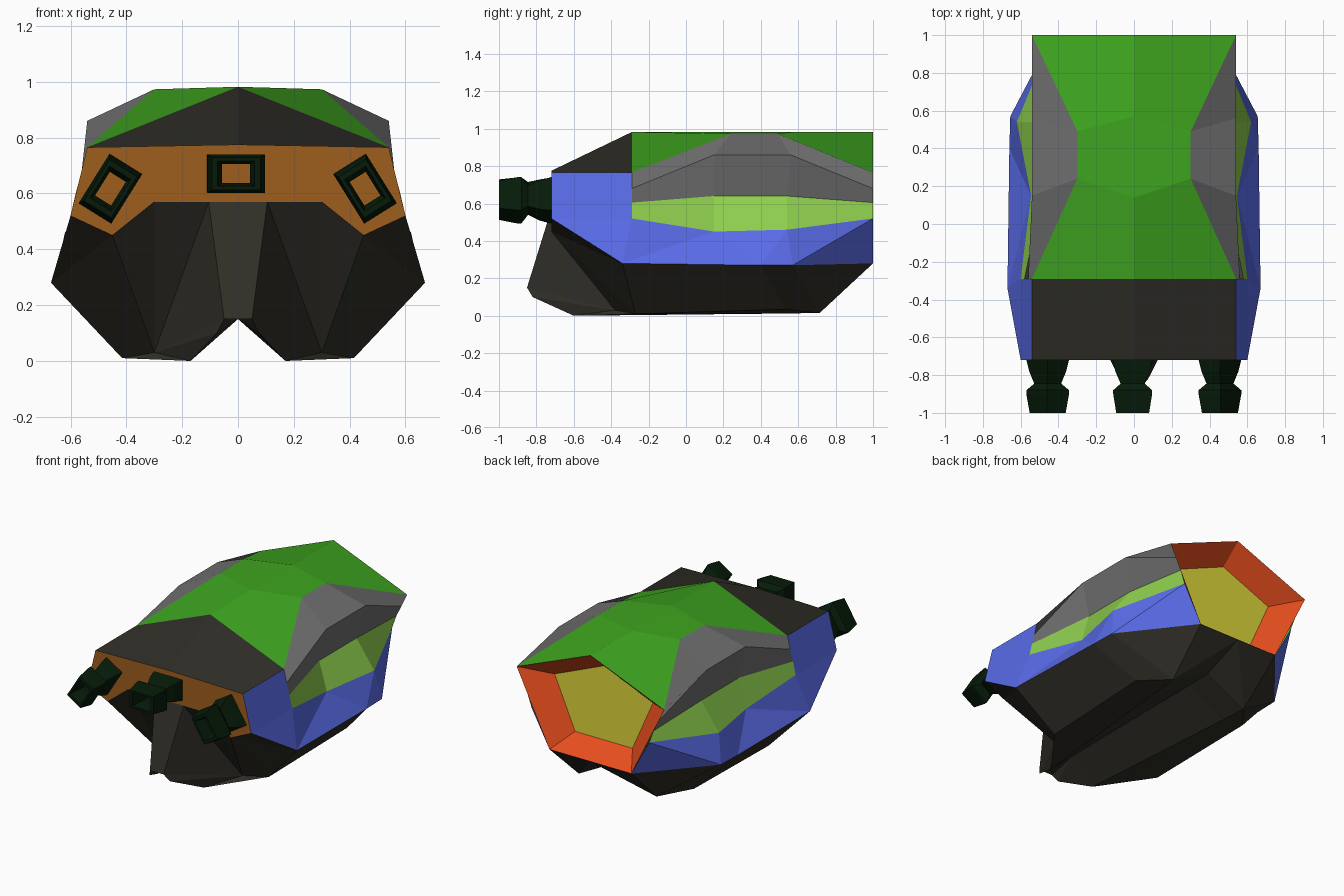
import bpy, bmesh, math
from mathutils import Vector, Matrix

if "Cube" in bpy.data.objects:
    bpy.data.objects.remove(bpy.data.objects["Cube"])


def material(name, r, g, b):
    lin = [((c / 255 + 0.055) / 1.055) ** 2.4 if c > 10 else c / 255 / 12.92 for c in (r, g, b)]
    m = bpy.data.materials.new(name)
    m.diffuse_color = (*lin, 1)
    m.use_nodes = True
    m.node_tree.nodes["Principled BSDF"].inputs["Base Color"].default_value = m.diffuse_color
    return m


GREEN = material("roof green", 62, 165, 31)
GREY = material("panel grey", 113, 112, 113)
LIME = material("recess lime", 141, 205, 77)
BLUE = material("side blue", 90, 108, 233)
BLACK = material("hull charcoal", 48, 46, 39)
BROWN = material("front orange brown", 158, 93, 29)
RED = material("rim red orange", 234, 79, 30)
YELLOW = material("back yellow", 222, 214, 58)
DARK = material("gun dark green", 6, 27, 9)


def finish(bm, name, mat):
    me = bpy.data.meshes.new(name)
    bm.to_mesh(me)
    bm.free()
    me.materials.append(mat)
    ob = bpy.data.objects.new(name, me)
    bpy.context.collection.objects.link(ob)
    return ob


def panels(name, mat, faces, origin=(0, 0.1, 0.45)):
    """Flat panels given for the +x half, mirrored, turned away from origin."""
    bm = bmesh.new()
    for pts in faces:
        for s in (1, -1):
            bm.faces.new([bm.verts.new((s * x, y, z)) for x, y, z in pts])
    bm.normal_update()
    for f in bm.faces:
        if f.normal.dot(f.calc_center_median() - Vector(origin)) < 0:
            f.normal_flip()
    bmesh.ops.remove_doubles(bm, verts=bm.verts, dist=0.0005)
    return finish(bm, name, mat)


def strip(a, b):
    """Quads (or triangles where the rows meet) between two rows of points."""
    out = []
    for i in range(len(a) - 1):
        out.append(list(dict.fromkeys([a[i], a[i + 1], b[i + 1], b[i]])))
    return out


# shared edge lines of the body, front to back
ridge = [(0, -.29, .982), (0, .14, .982), (0, .57, .982), (0, 1, .982)]
eave = [(.54, -.29, .765), (.30, .24, .973), (.30, .49, .973), (.54, 1, .765)]
shoulder = [(.56, -.29, .68), (.54, .15, .86), (.54, .56, .86), (.498, 1, .68)]
recess = [(.58, -.29, .605), (.49, .15, .64), (.49, .54, .64), (.461, 1, .605)]
sill = [(.60, -.29, .52), (.545, .15, .45), (.62, .54, .46), (.43, 1, .52)]
belt = [(.67, -.34, .28), (.66, .4, .27), (.655, .57, .27), (.30, 1, .28)]
chine = [(.415, -.27, .01), (.43, .53, .035), (.285, .715, .015), (.285, .715, .015)]
keel = [(.17, -.6, 0), (.268, .53, .012), (.285, .715, .015), (.285, .715, .015)]
groove = [(0, -.6, .15), (0, .53, .16), (0, .715, .165), (0, 1, .28)]
brow, brow_mid, cheek = (.54, -.72, .765), (0, -.72, .775), (.60, -.72, .52)
jaw, lip, lip_in, lip_mid = (.45, -.72, .45), (.30, -.72, .57), (.105, -.72, .57), (0, -.72, .57)

# roof and its front slope
panels("roof", GREEN, strip(ridge, eave))
panels("front_slope", BLACK, [[brow_mid, brow, eave[0], ridge[0]]])

# side panels
panels("upper_side", GREY, strip(eave, shoulder) + strip(shoulder, recess))
panels("side_recess", LIME, strip(recess, sill))
panels("lower_side", BLUE,
       [[brow, eave[0], shoulder[0], recess[0], sill[0], cheek], [cheek, sill[0], belt[0]],
        [sill[0], sill[1], belt[0]], [sill[1], belt[1], belt[0]],
        [sill[1], sill[2], belt[1]], [sill[2], belt[2], belt[1]],
        [sill[2], sill[3], belt[2]], [sill[3], belt[3], belt[2]]])

# twin-lobed underside
tip, tip_mid, tip_low, lobe = (.05, -.85, .15), (0, -.85, .15), (.075, -.82, .10), (.30, -.38, .03)
panels("hull", BLACK,
       strip(belt, chine) + strip(chine[:3], keel[:3]) + strip(keel[:3], groove[:3])
       + [[keel[3], belt[3], groove[3]], [keel[3], groove[3], groove[2]]]
       + [[lip_mid, lip_in, tip, tip_mid], [lip_in, lip, lobe], [lip_in, lobe, tip],
          [tip, lobe, tip_low], [tip_low, lobe, keel[0]], [keel[0], lobe, chine[0]],
          [lip, jaw, lobe], [jaw, chine[0], lobe], [jaw, belt[0], chine[0]],
          [jaw, cheek, belt[0]], [tip_mid, tip, groove[0]], [tip, tip_low, groove[0]],
          [tip_low, keel[0], groove[0]]])

# front plate
panels("front_plate", BROWN, [[brow_mid, brow, cheek, jaw, lip, lip_in, lip_mid]])

# sunken back opening
outer = [ridge[3], eave[3], belt[3], groove[3]]
inner = [(0, .86, .86), (.36, .86, .71), (.21, .86, .37), (0, .86, .37)]
panels("back_rim", RED, strip(outer, inner), (0, -50, .5))
panels("back_plate", YELLOW, [inner], (0, -50, .5))


def gun(name, x, z, tilt):
    """Hollow rectangular barrel pointing to the front."""
    profile = [(-.715, .105, .069), (-.78, .092, .058), (-.845, .064, .044), (-.88, .103, .069),
               (-.90, .103, .069), (-1, .087, .058), (-1, .067, .045), (-.93, .05, .034),
               (-.715, .05, .034)]
    bm = bmesh.new()
    rings = [[bm.verts.new((sx * w, y, sz * h)) for sx, sz in ((1, 1), (-1, 1), (-1, -1), (1, -1))]
             for y, w, h in profile]
    for a, b in zip(rings, rings[1:] + rings[:1]):
        for i in range(4):
            j = (i + 1) % 4
            bm.faces.new((a[i], a[j], b[j], b[i]))
    bmesh.ops.recalc_face_normals(bm, faces=bm.faces)
    bm.transform(Matrix.Translation((x, 0, z)) @ Matrix.Rotation(tilt, 4, 'Y'))
    finish(bm, name, DARK)


# three front guns
gun("center_gun", -.007, .671, 0)
gun("left_gun", -.457, .617, math.radians(-58))
gun("right_gun", .455, .617, math.radians(58))
